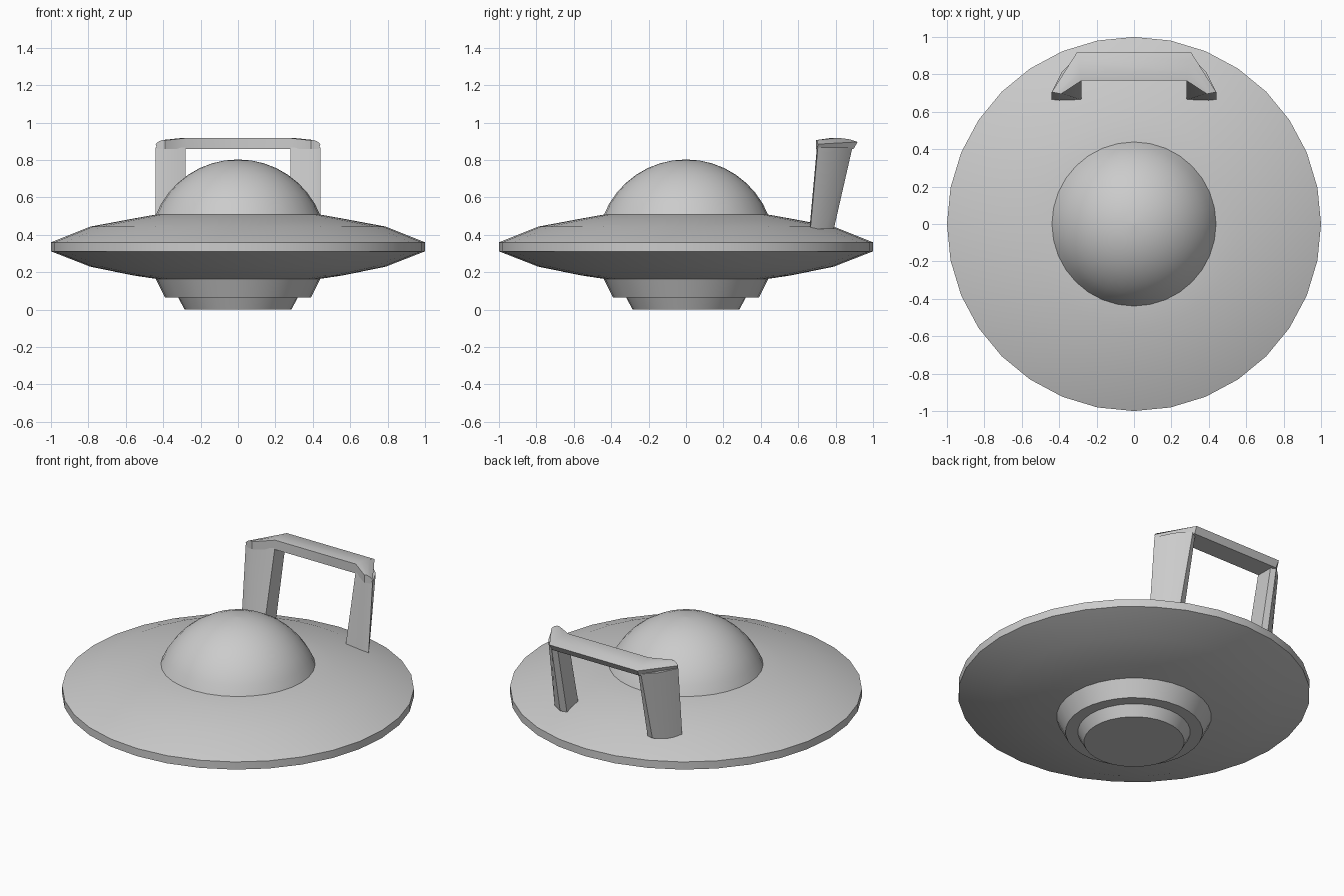
import bpy, math

if "Cube" in bpy.data.objects:
    bpy.data.objects.remove(bpy.data.objects["Cube"])

grey = bpy.data.materials.new("mid grey")
grey.diffuse_color = (0.6, 0.6, 0.6, 1)
grey.use_nodes = True
grey.node_tree.nodes["Principled BSDF"].inputs["Base Color"].default_value = grey.diffuse_color


def make(name, verts, faces, angle=35):
    mesh = bpy.data.meshes.new(name)
    mesh.from_pydata(verts, [], faces)
    mesh.update()
    obj = bpy.data.objects.new(name, mesh)
    bpy.context.collection.objects.link(obj)
    mesh.materials.append(grey)
    bpy.ops.object.select_all(action='DESELECT')
    obj.select_set(True)
    bpy.context.view_layer.objects.active = obj
    # consistent outward normals
    bpy.ops.object.mode_set(mode='EDIT')
    bpy.ops.mesh.select_all(action='SELECT')
    bpy.ops.mesh.normals_make_consistent(inside=False)
    bpy.ops.object.mode_set(mode='OBJECT')
    bpy.ops.object.shade_smooth_by_angle(angle=math.radians(angle))
    return obj


def loft(name, rings, angle=35):
    """Skin equal-length rings of points and cap both ends."""
    n = len(rings[0])
    verts = [p for r in rings for p in r]
    faces = [(k * n + i, k * n + (i + 1) % n, (k + 1) * n + (i + 1) % n, (k + 1) * n + i)
             for k in range(len(rings) - 1) for i in range(n)]
    faces.append(tuple(range(n)))
    faces.append(tuple(range(len(verts) - n, len(verts))))
    return make(name, verts, faces, angle)


def turned(name, profile, n=32):
    return loft(name, [[(r * math.cos(2 * math.pi * i / n), r * math.sin(2 * math.pi * i / n), z)
                        for i in range(n)] for r, z in profile])


# saucer disc with stepped base underneath
turned("saucer_hull", [(.285, 0), (.32, .065), (.39, .065), (.44, .165), (.56, .183), (.79, .23),
                       (1, .312), (1, .36), (.79, .444), (.56, .487), (.43, .51)])

# dome: spherical cap
R, CZ = 0.473, 0.33
a0 = math.asin(.44 / R)
turned("dome", [(R * math.sin(a0 * (1 - k / 8)) + .001, CZ + R * math.cos(a0 * (1 - k / 8)))
                for k in range(9)])

# two raked legs of the rear handle
top = [(.44, .705), (.385, .815), (.31, .89), (.28, .875), (.28, .765), (.395, .70)]
bottom = [(.44, .665), (.39, .745), (.32, .79), (.28, .78), (.28, .663), (.40, .66)]
for side, s in (("left", -1), ("right", 1)):
    loft(side + "_handle_leg", [[(s * x, y, .43) for x, y in bottom],
                                [(s * x, y, .868) for x, y in top]], 40)

# crossbar with forward swept ends: back edge to front edge blend
section = [(0, .897), (.3, .911), (.7, .919), (1, .917), (1, .858), (.15, .858)]


def bar_ring(back, front, s, drop):
    return [(s * (back[0] + (front[0] - back[0]) * t), back[1] + (front[1] - back[1]) * t,
             z - (drop if z > .88 else 0)) for t, z in section]


tip = ((.44, .705), (.39, .695), .012)
bend = ((.305, .918), (.28, .767), 0)
loft("handle_bar", [bar_ring(b, f, s, d) for s, (b, f, d) in
                    ((-1, tip), (-1, bend), (1, bend), (1, tip))], 40)
